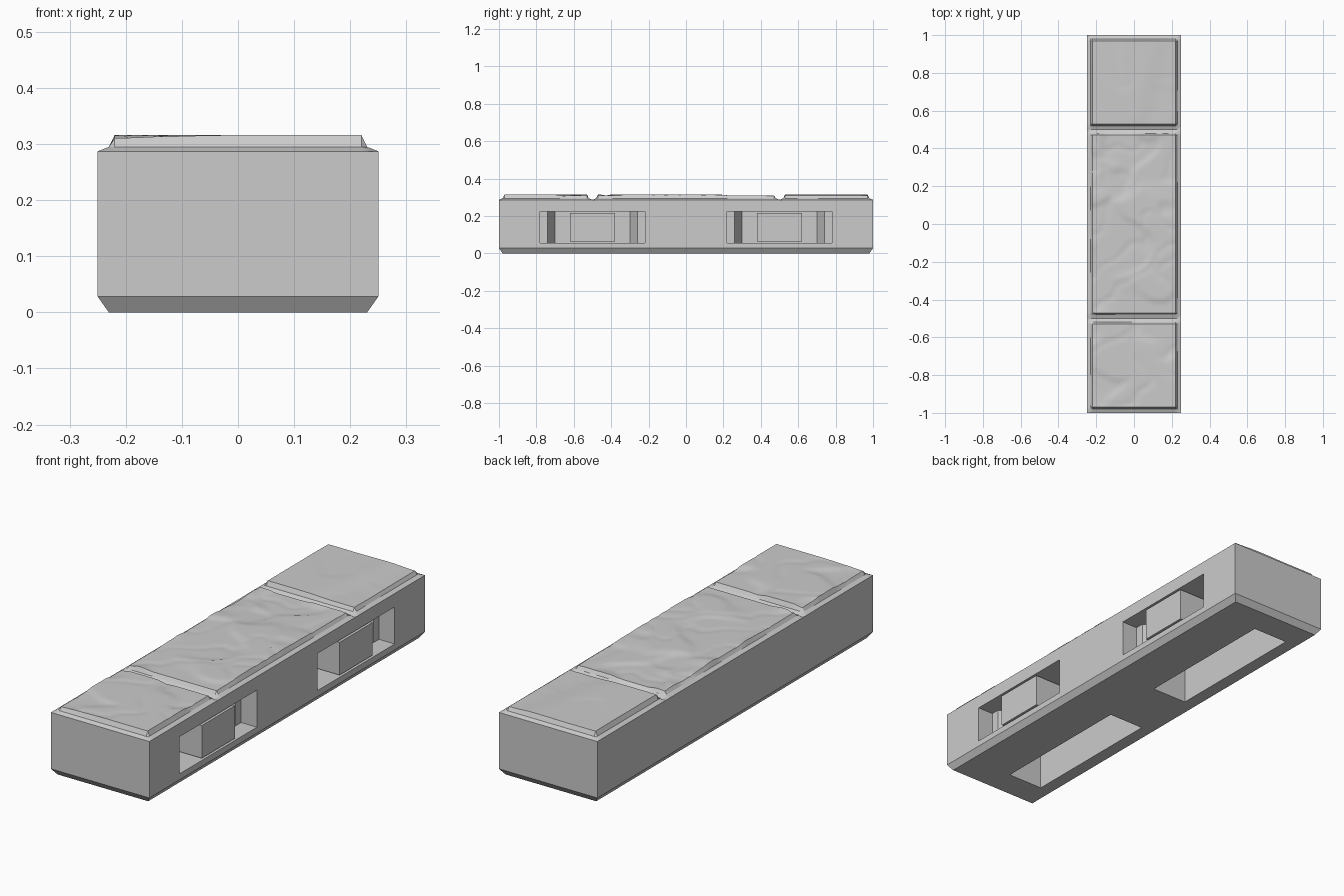
import bpy
import bmesh
from mathutils import Vector, noise

cube = bpy.data.objects.get("Cube")
if cube:
    bpy.data.objects.remove(cube)

HALF_X, HALF_Y = 0.25, 1.0
BODY_TOP, CHAMFER = 0.287, 0.028
RIM_Z, PAD_Z = 0.295, 0.316

stone = bpy.data.materials.new("concrete_grey")
stone.use_nodes = True
GREY = (0.6, 0.6, 0.6, 1)
stone.diffuse_color = GREY
stone.node_tree.nodes["Principled BSDF"].inputs["Base Color"].default_value = GREY


def finish(name, bm):
    bmesh.ops.recalc_face_normals(bm, faces=bm.faces)
    mesh = bpy.data.meshes.new(name)
    bm.to_mesh(mesh)
    bm.free()
    mesh.materials.append(stone)
    obj = bpy.data.objects.new(name, mesh)
    bpy.context.collection.objects.link(obj)
    return obj


def prism(name, plan, z0, z1):
    """Extrude a plan outline from z0 to z1."""
    bm = bmesh.new()
    base = bm.faces.new([bm.verts.new((x, y, z0)) for x, y in plan])
    top = bmesh.ops.extrude_face_region(bm, geom=[base])["geom"]
    verts = [v for v in top if isinstance(v, bmesh.types.BMVert)]
    bmesh.ops.translate(bm, verts=verts, vec=(0, 0, z1 - z0))
    return finish(name, bm)


def rect(x0, x1, y0, y1):
    return [(x0, y0), (x1, y0), (x1, y1), (x0, y1)]


def cut(target, cutter):
    mod = target.modifiers.new("cut", 'BOOLEAN')
    mod.operation = 'DIFFERENCE'
    mod.solver = 'EXACT'
    mod.object = cutter
    bpy.ops.object.select_all(action='DESELECT')
    bpy.context.view_layer.objects.active = target
    target.select_set(True)
    bpy.ops.object.modifier_apply(modifier=mod.name)
    bpy.data.objects.remove(cutter)


# Body: plain block with a chamfered foot
body = prism("block_body", rect(-HALF_X, HALF_X, -HALF_Y, HALF_Y), CHAMFER, BODY_TOP)
bm = bmesh.new()
bm.from_mesh(body.data)
foot = min(bm.faces, key=lambda f: f.calc_center_median().z)
bmesh.ops.inset_region(bm, faces=[foot], thickness=CHAMFER, depth=0)
for v in foot.verts:
    v.co.z = 0
bm.to_mesh(body.data)
bm.free()

# Stepped side pockets with a lug in each, and slots in the underside
for label, c in (("front", -0.5), ("back", 0.5)):
    half = [(0.3, -0.28), (0.17, -0.28), (0.17, -0.24), (0.09, -0.2)]
    plan = [(x, c + y) for x, y in half] + [(x, c - y) for x, y in reversed(half)]
    cut(body, prism("pocket_cutter", plan, 0.055, 0.225))
    cut(body, prism("slot_cutter", rect(-0.17, 0.01, c - 0.35, c + 0.35), -0.1, 0.2))
    prism(label + "_pocket_lug", rect(0.085, HALF_X, c - 0.12, c + 0.12), 0.065, 0.215)


def smooth(a, b, t):
    t = min(max((t - a) / (b - a), 0), 1)
    return t * t * (3 - 2 * t)


def worn(x, y):
    """Depth of the shallow chips and cracks in the paving."""
    p = Vector((x * 3.5, y * 3.5, 2.3))
    warp = noise.noise_vector(p * 1.7) * 0.35
    n = noise.noise(p + warp)
    chips = smooth(0.05, 0.25, n) * 0.006
    ridge = 1 - abs(noise.noise(p * 1.2 + warp + Vector((7, 3, 1))))
    cracks = smooth(0.9, 1.0, ridge) * 0.003
    # Lower, broken ends of the middle and back pads
    broken = smooth(0.12, 0.2, y + 0.15 * n) * smooth(0.52, 0.46, y) * 0.006
    if y > 0.5:
        broken = smooth(0, 0.12, x - 0.25 * (y - 0.6)) * 0.005
        chips *= 0.2
        cracks *= 0.2
    return chips + cracks + broken


def stations(a, b):
    """Grid lines across a pad: two rim steps, then an even spread."""
    lo, hi = a + 0.03, b - 0.03
    n = round((hi - lo) / 0.015)
    return [a, a + 0.02] + [lo + (hi - lo) * i / n for i in range(n + 1)] + [b - 0.02, b]


def pad(name, y0, y1):
    """Raised paving slab: rim, sloped edge and worn top."""
    xs, ys = stations(-HALF_X, HALF_X), stations(y0, y1)
    bm = bmesh.new()
    grid = []
    for j, y in enumerate(ys):
        row = []
        for i, x in enumerate(xs):
            ring = min(i, j, len(xs) - 1 - i, len(ys) - 1 - j)
            z = (BODY_TOP, RIM_Z)[ring] if ring < 2 else PAD_Z - worn(x, y)
            row.append(bm.verts.new((x, y, z)))
        grid.append(row)
    for a, b in zip(grid, grid[1:]):
        for i in range(len(xs) - 1):
            bm.faces.new((a[i], a[i + 1], b[i + 1], b[i]))
    obj = finish(name, bm)
    bpy.ops.object.select_all(action='DESELECT')
    obj.select_set(True)
    bpy.context.view_layer.objects.active = obj
    bpy.ops.object.shade_smooth_by_angle(angle=0.4)


pad("front_pad", -1.0, -0.5)
pad("middle_pad", -0.5, 0.5)
pad("back_pad", 0.5, 1.0)
